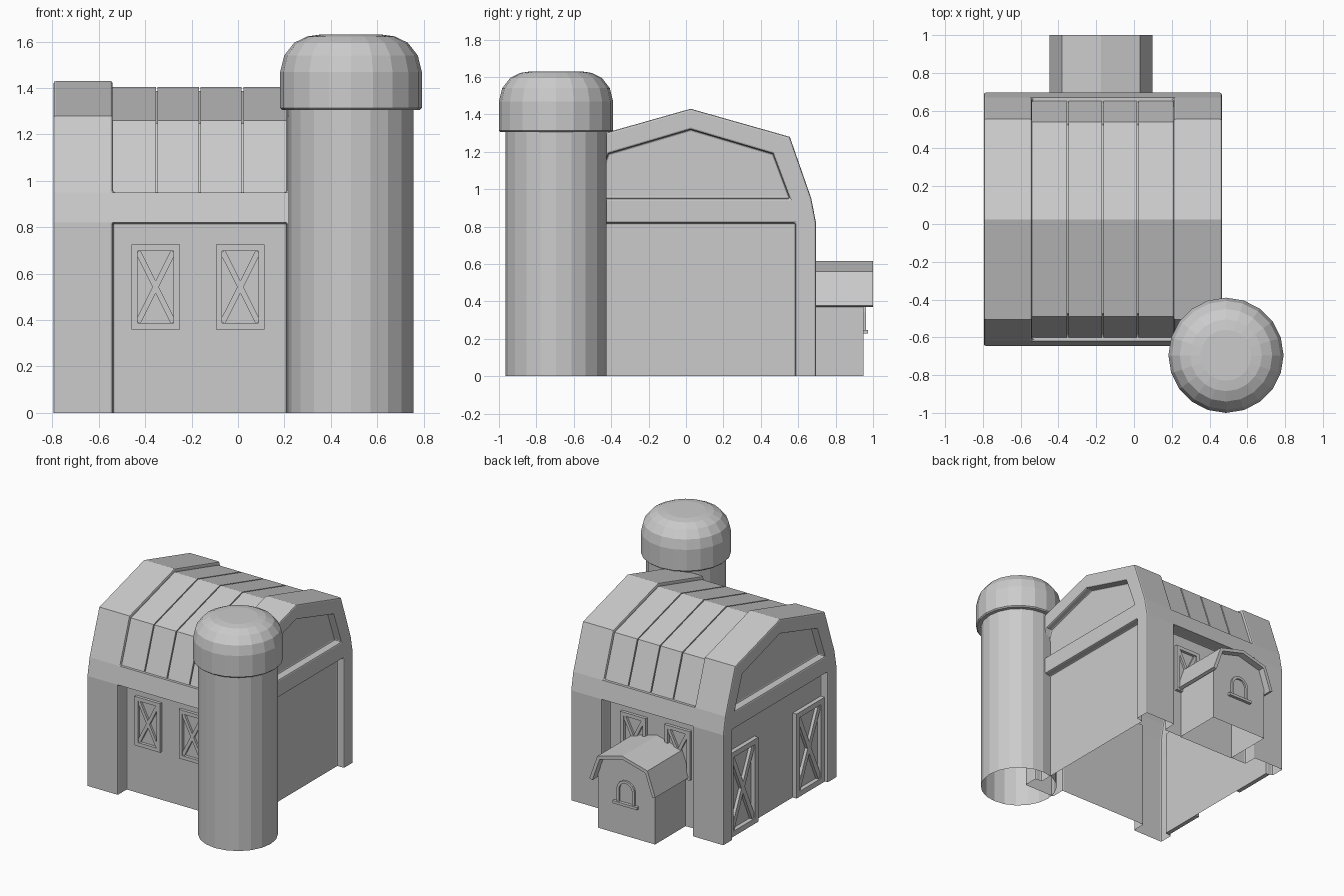
import bpy, bmesh, math
from mathutils import Vector, Matrix

if "Cube" in bpy.data.objects:
    bpy.data.objects.remove(bpy.data.objects["Cube"])

CX, CY = -0.165, 0.025          # centre of the barn
Y0, Y1 = -0.645, 0.695          # barn eave sides
X0, X1 = -0.795, 0.465          # barn gable ends


def finish(name, bm):
    bmesh.ops.recalc_face_normals(bm, faces=bm.faces)
    me = bpy.data.meshes.new(name)
    bm.to_mesh(me)
    bm.free()
    ob = bpy.data.objects.new(name, me)
    bpy.context.collection.objects.link(ob)
    return ob


def mirror(half, c):
    """Mirror a half profile about c; its last point lies on the axis."""
    return half + [(2 * c - u, z) for u, z in reversed(half[:-1])]


def add_prism(bm, pts, axis, a, b):
    """Extrude a (u, z) outline along x or y from a to b."""
    place = (lambda p: (a, p[0], p[1])) if axis == 'x' else (lambda p: (p[0], a, p[1]))
    face = bm.faces.new([bm.verts.new(place(p)) for p in pts])
    new = bmesh.ops.extrude_face_region(bm, geom=[face])['geom']
    shift = Vector((b - a, 0, 0)) if axis == 'x' else Vector((0, b - a, 0))
    bmesh.ops.translate(bm, vec=shift, verts=[v for v in new if isinstance(v, bmesh.types.BMVert)])


def prism(name, pts, axis, a, b):
    bm = bmesh.new()
    add_prism(bm, pts, axis, a, b)
    return finish(name, bm)


def rect(u0, u1, z0, z1):
    return [(u0, z0), (u1, z0), (u1, z1), (u0, z1)]


def add_box(bm, size, loc, rot=0):
    m = Matrix.Translation(loc) @ Matrix.Rotation(rot, 4, 'Y') @ Matrix.Diagonal((*size, 1))
    bmesh.ops.create_cube(bm, size=1, matrix=m)


def open_bottom(ob):
    bm = bmesh.new()
    bm.from_mesh(ob.data)
    low = [f for f in bm.faces if all(v.co.z < 1e-4 for v in f.verts)]
    bmesh.ops.delete(bm, geom=low, context='FACES')
    bm.to_mesh(ob.data)
    bm.free()


def bevel(ob, width, segments=2):
    m = ob.modifiers.new("bevel", 'BEVEL')
    m.width, m.segments = width, segments
    m.limit_method, m.angle_limit = 'ANGLE', math.radians(60)


def cross_panel(name, w, h, t, f, loc, rot):
    """Frame with an X brace; back on local y = 0, facing -y, bottom at z = 0."""
    bm = bmesh.new()
    for s in (-1, 1):
        add_box(bm, (f, t, h), (s * (w - f) / 2, -t / 2, h / 2))
        add_box(bm, (w - 2 * f, t, f), (0, -t / 2, h / 2 + s * (h - f) / 2))
        iw, ih = w - 2 * f, h - 2 * f
        add_box(bm, (math.hypot(iw, ih) - f * 0.3, t * 0.7, f * 0.9), (0, -t * 0.35, h / 2),
                s * math.atan2(ih, iw))
    ob = finish(name, bm)
    ob.location = loc
    ob.rotation_euler.z = rot
    return ob


# Barn shell: gambrel solid with recesses cut out
barn = prism("barn_shell", mirror([(Y1, 0), (Y1, 0.82), (0.67, 0.95), (0.555, 1.28), (CY, 1.43)], CY),
             'x', X0, X1)
RX0, RX1 = -0.54, 0.21
base = mirror([(0.635, 0.95), (0.525, 1.247), (CY, 1.388)], CY)
gable = mirror([(0.555, 0.95), (0.465, 1.19), (CY, 1.32)], CY)
cutters = [
    prism("roof_cut", base + [(-0.8, 0.95), (-0.8, 1.7), (0.9, 1.7), (0.9, 0.95)], 'x', RX0, RX1),
    prism("front_cut", rect(RX0, RX1, -0.2, 0.82), 'y', -0.9, Y0 + 0.105),
    prism("back_cut", rect(RX0, RX1, -0.2, 0.82), 'y', Y1 - 0.105, 0.9),
]
for a, b in ((-1, X0 + 0.055), (X1 - 0.055, 1)):
    cutters.append(prism("gable_cut", gable, 'x', a, b))
    cutters.append(prism("doorway_cut", rect(-0.535, 0.585, -0.2, 0.82), 'x', a, b))
for c in cutters:
    c.hide_render = True
    m = barn.modifiers.new("cut", 'BOOLEAN')
    m.operation, m.solver, m.object = 'DIFFERENCE', 'EXACT', c
cut_mesh = bpy.data.meshes.new_from_object(barn.evaluated_get(bpy.context.evaluated_depsgraph_get()))
barn.modifiers.clear()
barn.data = cut_mesh
for c in cutters:
    bpy.data.objects.remove(c)
open_bottom(barn)
bevel(barn, 0.01)

# Roof panels with narrow gaps
top = mirror([(0.65, 0.95), (0.54, 1.26), (CY, 1.405)], CY)
edges = [RX0 - 0.004, -0.35, -0.165, 0.02, RX1 + 0.004]
for a, b in zip(edges, edges[1:]):
    prism("roof_panel", top + base[::-1], 'x', a + 0.004, b - 0.004)

# Braced windows on both long walls
for x in (-0.355, 0.01):
    cross_panel("front_window", 0.21, 0.365, 0.022, 0.027, (x, Y0 + 0.105, 0.36), 0)
    cross_panel("back_window", 0.21, 0.365, 0.022, 0.027, (x, Y1 - 0.105, 0.36), math.pi)

# Braced doors in the left gable end
for y in (-0.365, 0.415):
    cross_panel("barn_door", 0.33, 0.63, 0.032, 0.04, (X0 + 0.055, y, 0), -math.pi / 2)


# Silo: open tube and domed cap, 20 sided
def lathe(name, prof, loc, n=20):
    bm = bmesh.new()
    vs = [bm.verts.new((r, 0, z)) for r, z in prof]
    es = [bm.edges.new(p) for p in zip(vs, vs[1:])]
    bmesh.ops.spin(bm, geom=vs + es, axis=(0, 0, 1), cent=(0, 0, 0), angle=2 * math.pi, steps=n,
                   use_merge=False)
    bmesh.ops.remove_doubles(bm, verts=bm.verts, dist=1e-4)
    ob = finish(name, bm)
    ob.location = loc
    return ob


SILO = (0.487, -0.695, 0)
lathe("silo_tube", [(0.27, 0), (0.27, 1.33)], SILO)
lathe("silo_cap", [(0.26, 1.305), (0.297, 1.305), (0.305, 1.313), (0.305, 1.47), (0.288, 1.54),
                   (0.245, 1.595), (0.19, 1.622), (0.135, 1.63), (0, 1.63)], SILO)

# Small annex on the back wall
AX = -0.175
annex = prism("annex_body", mirror([(0.06, 0), (0.06, 0.40), (0.015, 0.54), (AX, 0.592)], AX),
              'y', 0.585, 0.95)
open_bottom(annex)
outer = mirror([(0.097, 0.378), (0.032, 0.56), (AX, 0.615)], AX)
inner = mirror([(0.073, 0.37), (0.013, 0.54), (AX, 0.59)], AX)
prism("annex_roof", outer + inner[::-1], 'y', 0.585, 1.0)


# Arched annex window frame with sill
def arch(r, z0, zc):
    return ([(AX + r, z0)] + [(AX + r * math.cos(a), zc + r * math.sin(a))
            for a in (math.pi * i / 8 for i in range(9))] + [(AX - r, z0)])


prism("annex_window_frame", arch(0.075, 0.245, 0.34) + arch(0.055, 0.245, 0.34)[::-1], 'y', 0.945, 0.963)
prism("annex_window_sill", rect(AX - 0.1, AX + 0.1, 0.228, 0.248), 'y', 0.945, 0.973)
